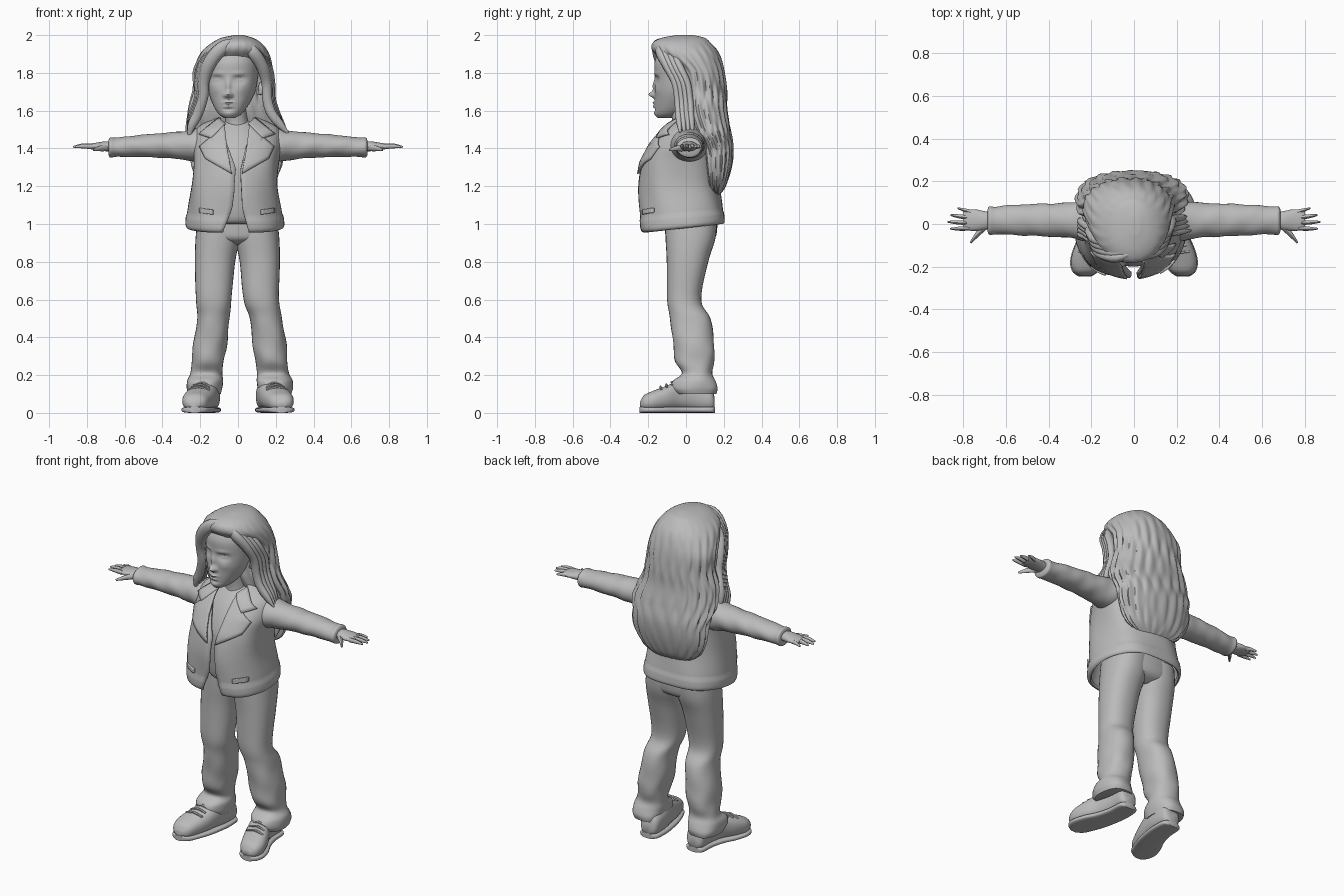
import bpy, bmesh, math
from mathutils import Vector

grey = bpy.data.materials.new("plain_grey")
grey.diffuse_color = (0.5, 0.5, 0.5, 1)


def finish(name, bm, angle=50):
    bmesh.ops.recalc_face_normals(bm, faces=bm.faces)
    me = bpy.data.meshes.new(name)
    bm.to_mesh(me)
    bm.free()
    ob = bpy.data.objects.new(name, me)
    bpy.context.collection.objects.link(ob)
    me.materials.append(grey)
    bpy.ops.object.select_all(action='DESELECT')
    ob.select_set(True)
    bpy.context.view_layer.objects.active = ob
    bpy.ops.object.shade_smooth_by_angle(angle=math.radians(angle))
    return ob


def smooth_rows(rows, steps):
    """Catmull-Rom interpolation through rows of numbers."""
    out = []
    for i in range(len(rows) - 1):
        p = [rows[max(0, i - 1)], rows[i], rows[i + 1], rows[min(len(rows) - 1, i + 2)]]
        for k in range(steps):
            t = k / steps
            out.append([0.5 * (2 * b + (c - a) * t + (2 * a - 5 * b + 4 * c - d) * t * t
                               + (3 * b - a - 3 * c + d) * t ** 3) for a, b, c, d in zip(*p)])
    return out + [list(rows[-1])]


def signed_pow(v, e):
    return math.copysign(abs(v) ** e, v)


def loft(name, rows, axis='z', n=32, steps=5, e=1.0, mod=None, arc=None, post=None):
    """Rows are (position, a min, a max, b min, b max) on the two other axes."""
    bm = bmesh.new()
    rings = []
    for t, a0, a1, b0, b1 in smooth_rows(rows, steps):
        ca, cb, ra, rb = (a0 + a1) / 2, (b0 + b1) / 2, (a1 - a0) / 2, (b1 - b0) / 2
        s, f = arc(t, ca, ra) if arc else (-math.pi / 2, 1.5 * math.pi)
        ring = []
        for i in range(n):
            th = s + (f - s) * i / (n - 1 if arc else n)
            m = mod(th, t) if mod else 1
            a = ca + ra * m * signed_pow(math.cos(th), e)
            b = cb + rb * m * signed_pow(math.sin(th), e)
            co = {'z': (a, b, t), 'x': (t, a, b), 'y': (a, t, b)}[axis]
            ring.append(bm.verts.new(post(*co) if post else co))
        rings.append(ring)
    for r, q in zip(rings, rings[1:]):
        for i in range(n - 1 if arc else n):
            j = (i + 1) % n
            bm.faces.new((r[i], r[j], q[j], q[i]))
    if not arc:
        bm.faces.new(rings[0])
        bm.faces.new(rings[-1])
    return finish(name, bm)


def tube(name, pts, n=10, steps=5, flat=1.0):
    """Tapered tube through (x, y, z, radius) points."""
    path = smooth_rows(pts, steps)
    bm = bmesh.new()
    rings = []
    for i, p in enumerate(path):
        d = Vector(path[min(i + 1, len(path) - 1)][:3]) - Vector(path[max(i - 1, 0)][:3])
        u = d.cross(Vector((0, 1, 0.15))).normalized()
        v = d.cross(u).normalized()
        rings.append([bm.verts.new(Vector(p[:3]) + p[3] * (u * math.cos(k * math.tau / n)
                      + v * flat * math.sin(k * math.tau / n))) for k in range(n)])
    for r, q in zip(rings, rings[1:]):
        for k in range(n):
            bm.faces.new((r[k], r[(k + 1) % n], q[(k + 1) % n], q[k]))
    bm.faces.new(rings[0])
    bm.faces.new(rings[-1])
    return finish(name, bm)


def flip(rows):
    return [(t, -a1, -a0, b0, b1) for t, a0, a1, b0, b1 in rows]


# Trousers: two wrinkled legs and a pelvis
leg = [(.10, -.265, -.09, -.05, .16), (.13, -.275, -.082, -.075, .165), (.17, -.27, -.08, -.07, .155),
       (.21, -.25, -.085, -.025, .14), (.27, -.245, -.075, -.055, .148), (.35, -.24, -.06, -.066, .15),
       (.5, -.215, -.045, -.085, .13), (.6, -.223, -.035, -.1, .08), (.8, -.228, -.015, -.102, .118),
       (.92, -.225, .01, -.108, .155), (1.02, -.215, .02, -.11, .165)]


def trouser_folds(th, t):
    k = max(0, 1 - t / .75)
    return 1 + .035 * k * math.sin(2 * th + 38 * t) + .02 * k * math.sin(5 * th - 30 * t)


loft("left_trouser_leg", leg, e=.88, mod=trouser_folds)
loft("right_trouser_leg", [(t, a + s, b + s, c, d) for (t, a, b, c, d) in flip(leg)
                           for s in [.018 if t < .55 else -.006]], e=.88, mod=trouser_folds)
loft("trouser_seat", [(.89, -.09, .08, -.05, .1), (.92, -.2, .19, -.1, .15),
                      (.97, -.222, .212, -.112, .165), (1.06, -.22, .21, -.115, .165)], e=.9)

# Shoes with soles and laces, toes pointing outward
shoe = [(.152, .125, .19, .03, .08), (.13, .10, .212, .01, .14), (.05, .095, .218, .01, .17),
        (-.03, .105, .24, .015, .17), (-.1, .12, .275, .012, .145), (-.17, .145, .295, .01, .118),
        (-.22, .17, .285, .015, .095), (-.243, .205, .255, .03, .06)]
sole = [(y * 1.01, a - .004, b + .004, 0, .032) for y, a, b, c, d in shoe]
for side, s in (("left", -1), ("right", 1)):
    loft(side + "_shoe", flip(shoe) if s < 0 else shoe, 'y', e=.85)
    loft(side + "_sole", flip(sole) if s < 0 else sole, 'y', e=.6)
    for i in range(3):
        y, z = -.07 - .03 * i, .158 - .012 * i
        tube(side + "_lace", [(s * .15, y, z - .012, .006), (s * (.19 + .01 * i), y - .005, z + .004, .007),
                              (s * (.235 + .012 * i), y, z - .012, .006)], n=6)

# Shirt and neck
loft("shirt", [(1.0, -.13, .12, -.14, .1), (1.04, -.15, .14, -.175, .1), (1.25, -.17, .16, -.2, .12),
               (1.35, -.17, .17, -.185, .12), (1.45, -.16, .16, -.135, .1), (1.52, -.11, .1, -.075, .08),
               (1.55, -.06, .05, -.04, .07)])
loft("neck", [(1.46, -.085, .075, -.09, .07), (1.53, -.068, .055, -.07, .06), (1.64, -.08, .04, -.09, .05)])

# Open jacket
jacket = [(.985, -.25, .22, -.215, .19), (1.0, -.262, .23, -.232, .195), (1.07, -.258, .222, -.237, .188),
          (1.2, -.24, .203, -.243, .17), (1.33, -.225, .21, -.22, .165), (1.42, -.225, .225, -.172, .15),
          (1.5, -.21, .205, -.108, .13), (1.545, -.14, .13, -.05, .11), (1.575, -.09, .08, -.02, .095)]
EDGE = [(.97, -.085, .06), (1.1, -.03, .022), (1.28, -.006, .012), (1.4, -.05, .04), (1.5, -.09, .08), (1.6, -.09, .08)]
E = .8


def at(rows, z):
    """Linear lookup by the first column."""
    z = min(max(z, rows[0][0]), rows[-1][0])
    for r, q in zip(rows, rows[1:]):
        if z <= q[0]:
            k = (z - r[0]) / (q[0] - r[0])
            return [a + (b - a) * k for a, b in zip(r, q)]


def opening(t, ca, ra):
    _, l, r = at(EDGE, t)
    d = [math.asin(min(.95, max(.002, v / ra)) ** (1 / E)) for v in (ca - l, r - ca)]
    return -math.pi / 2 + d[1], 1.5 * math.pi - d[0]


def jacket_folds(th, t):
    return 1 + .012 * math.sin(6 * th + 14 * t) + (.02 if t < 1.05 else 0)


def hem_slope(x, y, z):
    return x, y, z + .11 * y * max(0, min(1, (1.25 - z) / .25))


ob = loft("jacket", jacket, n=72, steps=6, e=E, mod=jacket_folds, arc=opening, post=hem_slope)
sol = ob.modifiers.new("thickness", 'SOLIDIFY')
sol.thickness, sol.offset = .016, 0


# Lapels and collar flaps laid over the jacket front
def flap(name, outline, lift):
    bm = bmesh.new()
    bm.faces.new([bm.verts.new((x, 0, z)) for x, z in outline])
    bmesh.ops.triangulate(bm, faces=bm.faces)
    bmesh.ops.subdivide_edges(bm, edges=bm.edges, cuts=5, use_grid_fill=True)
    for v in bm.verts:
        _, a0, a1, b0, b1 = at(jacket, v.co.z)
        u = min(.93, abs(v.co.x - (a0 + a1) / 2) / ((a1 - a0) / 2))
        v.co.y = (b0 + b1) / 2 - (b1 - b0) / 2 * (1 - u ** (2 / E)) ** (E / 2) - lift
    o = finish(name, bm)
    m = o.modifiers.new("thickness", 'SOLIDIFY')
    m.thickness, m.offset = .012, 0


for side, s in (("left", -1), ("right", 1)):
    for part, poly, lift in (
            ("_lapel", [(.06, 1.53), (.13, 1.46), (.19, 1.41), (.16, 1.345), (.02, 1.265), (.045, 1.4)], .022),
            ("_collar", [(.055, 1.53), (.09, 1.56), (.195, 1.475), (.13, 1.455)], .028),
            ("_pocket_flap", [(.12, 1.075), (.19, 1.085), (.19, 1.06), (.12, 1.05)], .014)):
        flap(side + part, [(s * x - (.012 if s < 0 else 0), z) for x, z in poly], lift)

# Sleeves, hands and fingers
sleeve = [(.14, -.08, .12, 1.33, 1.51), (.22, -.08, .11, 1.33, 1.505), (.3, -.065, .1, 1.342, 1.49),
          (.42, -.058, .095, 1.352, 1.48), (.55, -.052, .09, 1.355, 1.468), (.64, -.048, .082, 1.355, 1.457),
          (.675, -.05, .083, 1.352, 1.458), (.685, -.035, .07, 1.365, 1.445)]
palm = [(.66, -.02, .055, 1.385, 1.435), (.7, -.028, .06, 1.385, 1.438), (.74, -.032, .068, 1.39, 1.432),
        (.78, -.03, .068, 1.396, 1.426), (.8, -.02, .06, 1.402, 1.42)]
fingers = [[(.77, -.02, 1.41, .014), (.82, -.022, 1.412, .012), (.86, -.022, 1.408, .005)],
           [(.77, .005, 1.412, .014), (.83, .008, 1.413, .012), (.872, .01, 1.408, .005)],
           [(.77, .03, 1.412, .014), (.82, .036, 1.413, .012), (.858, .042, 1.408, .005)],
           [(.76, .055, 1.41, .013), (.79, .064, 1.411, .011), (.825, .074, 1.406, .005)],
           [(.69, -.005, 1.405, .02), (.73, -.045, 1.4, .015), (.765, -.088, 1.392, .006)]]
for side, s in (("left", -1), ("right", 1)):
    loft(side + "_sleeve", [(s * r[0], *r[1:]) for r in sleeve], 'x', steps=8,
         mod=lambda th, t: 1 + .018 * math.sin(3 * th + 45 * abs(t)) + .01 * math.sin(70 * t))
    loft(side + "_palm", [(s * r[0], *r[1:]) for r in palm], 'x', n=20)
    for f in fingers:
        tube(side + "_finger", [(s * x, y, z, r) for x, y, z, r in f], n=8, flat=.8)

# Head with face features raised or sunk: x, z, x spread, z spread, depth
FX = -.052
FEATURES = [(FX, 1.685, .017, .016, -.034), (FX, 1.73, .012, .035, -.014), (FX, 1.642, .026, .007, -.014),
            (FX, 1.622, .022, .008, -.013), (FX, 1.585, .03, .018, -.007), (FX, 1.605, .03, .008, .004)]
for sx in (-1, 1):
    FEATURES += [(FX + sx * .06, 1.765, .03, .018, .02), (FX + sx * .062, 1.763, .02, .009, -.012),
                 (FX + sx * .055, 1.795, .035, .01, -.006), (FX + sx * .017, 1.68, .009, .008, -.012),
                 (FX + sx * .07, 1.71, .03, .025, -.005)]


def sculpt(x, y, z):
    if y < -.04:
        y += sum(d * math.exp(-((x - a) / p) ** 2 - ((z - b) / q) ** 2) for a, b, p, q, d in FEATURES)
    return x, y, z


loft("head", [(1.562, -.075, -.015, -.15, -.06), (1.585, -.105, .02, -.162, 0), (1.63, -.132, .055, -.165, .06),
              (1.7, -.155, .09, -.165, .1), (1.78, -.165, .105, -.165, .12), (1.86, -.16, .105, -.165, .12),
              (1.92, -.12, .08, -.13, .1), (1.95, -.06, .03, -.06, .05)], n=110, steps=10, e=.95, post=sculpt)
tube("ear", [(.118, -.045, 1.685, .01), (.128, -.04, 1.72, .022), (.125, -.035, 1.75, .012)])


# Long wavy hair mass
def locks(th, t):
    k = min(1, max(0, (1.99 - t) / .25))
    ph = .5 * math.sin(13 * t)
    return 1 + k * (.05 * (abs(math.sin(9 * th + 2 * ph + 3 * t)) - .6) + .022 * math.sin(23 * th - 4 * ph))


loft("hair", [(1.145, -.08, .08, .14, .17), (1.2, -.185, .175, .10, .21), (1.3, -.238, .228, .08, .24),
              (1.4, -.25, .24, .06, .25), (1.5, -.268, .25, .0, .235), (1.6, -.262, .212, -.04, .218),
              (1.7, -.236, .186, -.05, .215), (1.8, -.237, .18, -.06, .205), (1.87, -.215, .172, -.13, .188),
              (1.92, -.185, .155, -.178, .165), (1.96, -.137, .122, -.175, .13), (1.985, -.09, .08, -.13, .1),
              (2.0, -.02, .03, -.05, .04)], n=144, steps=8, e=.95, mod=locks)

# Locks framing the face, swept from the parting
for i in range(4):
    d = i * .022
    tube("left_face_lock", [(.03, -.11 + d, 1.965, .015), (-.07, -.155 + d, 1.94, .034),
                            (-.145 - d * .3, -.14 + d, 1.86, .036), (-.18 - d * .3, -.105 + d, 1.76, .03),
                            (-.185 - d * .3, -.085 + d, 1.67, .027), (-.215 - d * .3, -.06 + d, 1.58, .027),
                            (-.245, -.05 + d, 1.52, .022), (-.26 + d * .3, -.04 + d, 1.46, .006)], flat=.7)
    tube("right_face_lock", [(.02, -.12 + d, 1.965, .015), (.075, -.14 + d, 1.915, .032),
                             (.125 + d * .3, -.105 + d, 1.84, .032), (.15 + d * .3, -.06 + d, 1.75, .027),
                             (.155 + d * .3, -.045 + d, 1.66, .026), (.175 + d * .3, -.04 + d, 1.59, .026),
                             (.22, -.035 + d, 1.53, .022), (.265 - d * .3, -.03 + d, 1.48, .006)], flat=.7)
